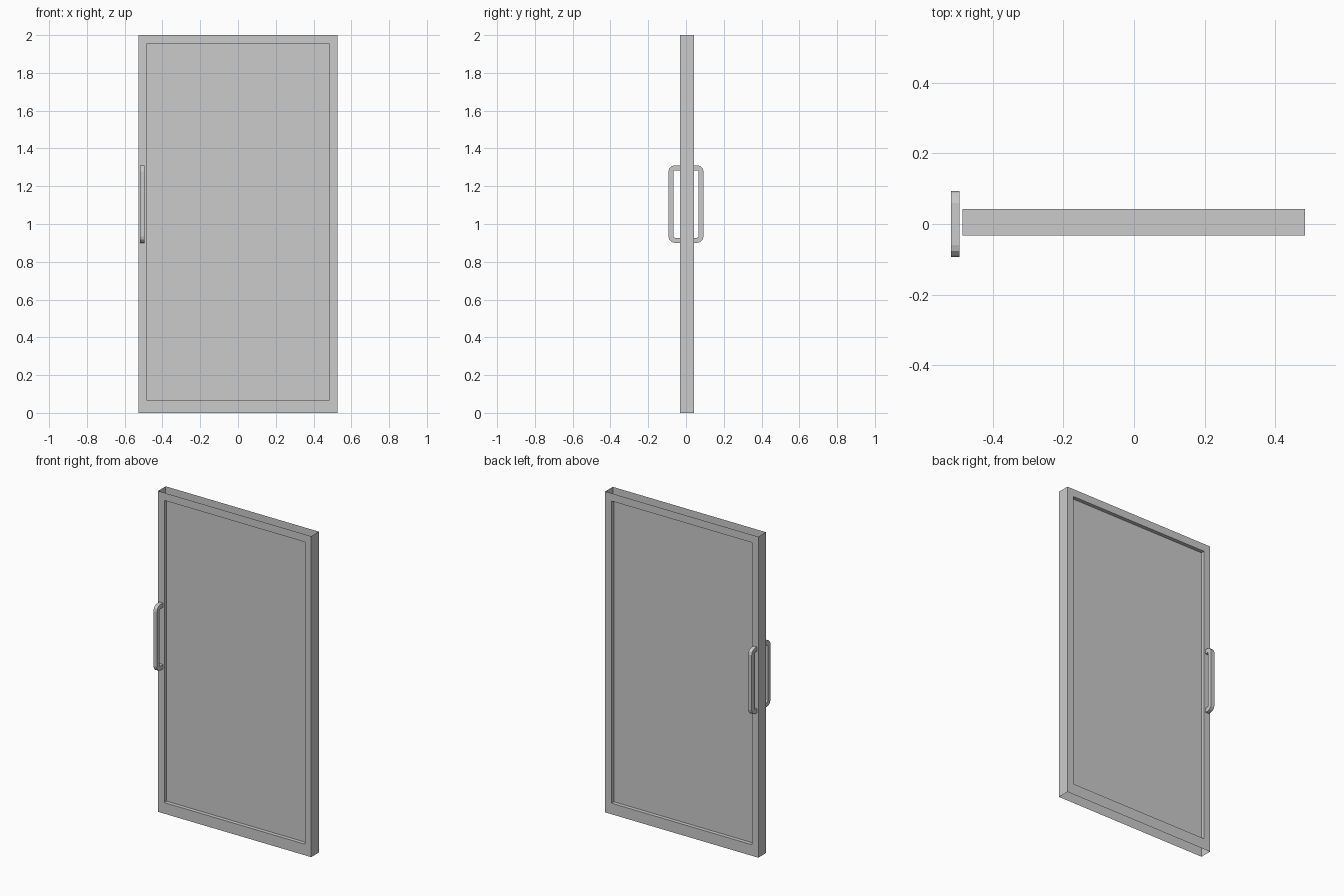
import bpy, bmesh, math

if "Cube" in bpy.data.objects:
    bpy.data.objects.remove(bpy.data.objects["Cube"])

Y0, Y1 = -0.033, 0.042          # frame front and back planes
OUTER = (-0.528, 0.528, 0.0, 2.0)
INNER = (-0.485, 0.484, 0.069, 1.952)


def finish(name, bm):
    mesh = bpy.data.meshes.new(name)
    bm.to_mesh(mesh)
    bm.free()
    obj = bpy.data.objects.new(name, mesh)
    bpy.context.collection.objects.link(obj)
    return obj


def rect(bm, r, y):
    x0, x1, z0, z1 = r
    return [bm.verts.new((x, y, z)) for x, z in ((x0, z0), (x1, z0), (x1, z1), (x0, z1))]


def bridge(bm, a, b, sides):
    n = len(a)
    for i in sides:
        j = (i + 1) % n
        bm.faces.new((a[i], a[j], b[j], b[i]))


# Hollow door frame: front and back rings, jambs, left and right edges (ends open)
bm = bmesh.new()
of, inf = rect(bm, OUTER, Y0), rect(bm, INNER, Y0)
ob, inb = rect(bm, OUTER, Y1), rect(bm, INNER, Y1)
bridge(bm, of, inf, range(4))
bridge(bm, inb, ob, range(4))
bridge(bm, inf, inb, range(4))
bridge(bm, ob, of, (1, 3))
finish("door_frame", bm)

# Recessed glass panel, one face on each side
bm = bmesh.new()
mid = (Y0 + Y1) / 2
bm.faces.new(rect(bm, INNER, mid - 0.014))
bm.faces.new(rect(bm, INNER, mid + 0.014)[::-1])
finish("glass_panel", bm)


def rounded_loop(bm, x, hy, z0, z1, r, steps=3):
    """Rounded rectangle in the yz plane."""
    verts = []
    corners = ((hy - r, z1 - r), (r - hy, z1 - r), (r - hy, z0 + r), (hy - r, z0 + r))
    for k, (cy, cz) in enumerate(corners):
        for s in range(steps + 1):
            a = math.radians(90 * (k + s / steps))
            verts.append(bm.verts.new((x, cy + r * math.cos(a), cz + r * math.sin(a))))
    return verts


# Pull handle: a square-section loop running through the left stile
bm = bmesh.new()
T = 0.027
loops = []
for x in (-0.518, -0.494):
    loops.append(rounded_loop(bm, x, 0.093, 0.90, 1.311, 0.034))
    loops.append(rounded_loop(bm, x, 0.093 - T, 0.90 + T, 1.311 - T, 0.008))
n = range(len(loops[0]))
for a, b in ((0, 1), (1, 3), (3, 2), (2, 0)):
    bridge(bm, loops[a], loops[b], n)
bmesh.ops.recalc_face_normals(bm, faces=bm.faces[:])
finish("pull_handle", bm)
